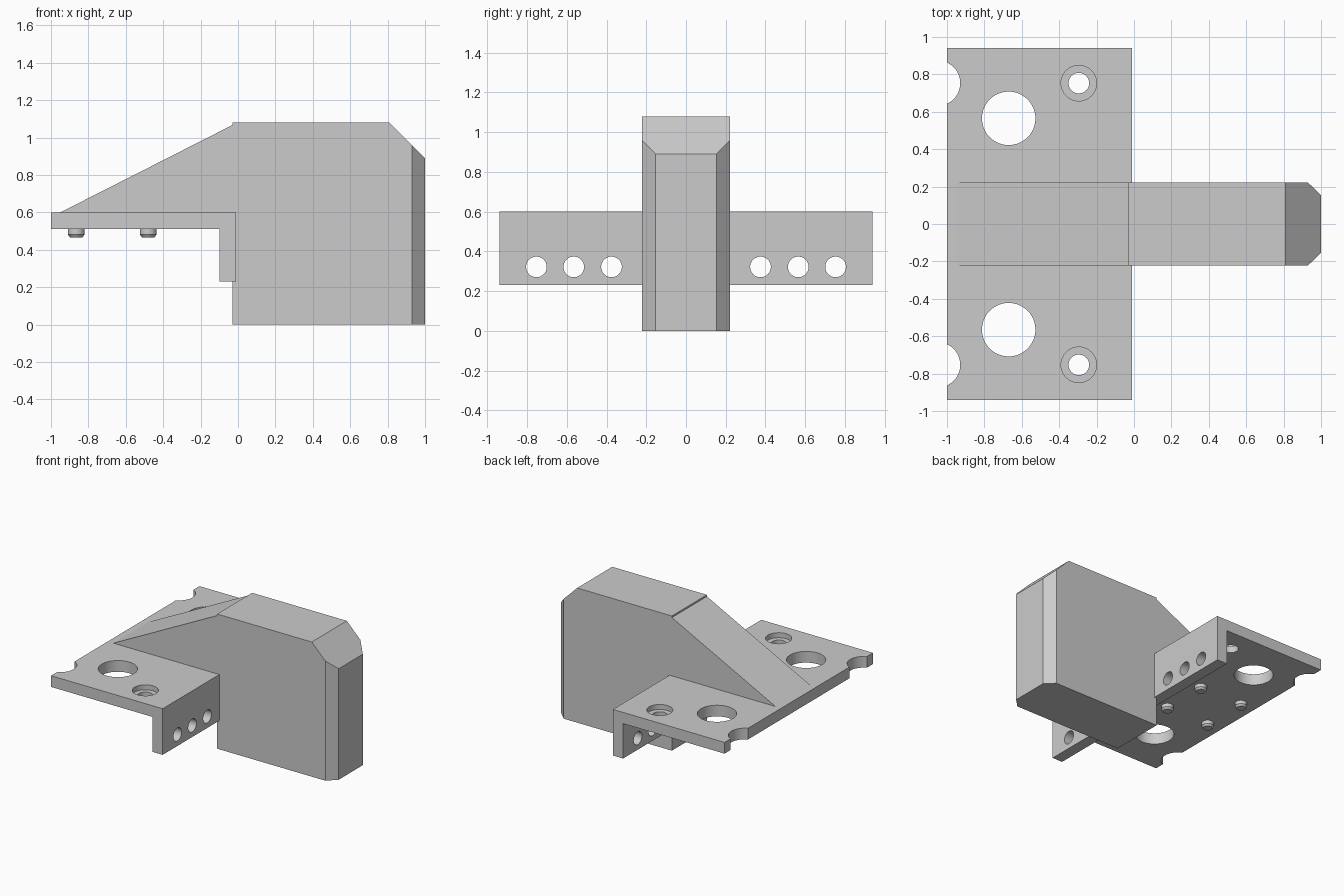
import bpy, bmesh, math
from mathutils import Matrix, Vector

cube = bpy.data.objects.get("Cube")
if cube:
    bpy.data.objects.remove(cube, do_unlink=True)

grey = bpy.data.materials.new("light grey")
grey.use_nodes = True
colour = (0.6, 0.6, 0.6, 1)
grey.diffuse_color = colour
grey.node_tree.nodes["Principled BSDF"].inputs["Base Color"].default_value = colour

HALF = 0.222      # half width of the block and ramp
PLATE = 0.94      # half width of the bracket
TOP, UNDER = 0.60, 0.51


def finish(name, bm):
    bmesh.ops.recalc_face_normals(bm, faces=bm.faces)
    mesh = bpy.data.meshes.new(name)
    bm.to_mesh(mesh)
    bm.free()
    mesh.materials.append(grey)
    obj = bpy.data.objects.new(name, mesh)
    bpy.context.collection.objects.link(obj)
    return obj


def prism(points, direction):
    """Extrude a flat outline along a direction."""
    bm = bmesh.new()
    face = bm.faces.new([bm.verts.new(p) for p in points])
    ext = bmesh.ops.extrude_face_region(bm, geom=[face])["geom"]
    moved = [v for v in ext if isinstance(v, bmesh.types.BMVert)]
    bmesh.ops.translate(bm, verts=moved, vec=direction)
    return bm


def side_prism(outline, half):
    """Extrude an x-z outline evenly across y."""
    return prism([(x, -half, z) for x, z in outline], (0, 2 * half, 0))


def lathe(bm, profile, matrix, sides=48):
    """Closed round solid from (radius, height) steps."""
    rings = []
    for r, h in profile:
        angles = [2 * math.pi * i / sides for i in range(sides)]
        rings.append([bm.verts.new(matrix @ Vector((r * math.cos(a), r * math.sin(a), h)))
                      for a in angles])
    bm.faces.new(rings[0][::-1])
    bm.faces.new(rings[-1])
    for low, high in zip(rings, rings[1:]):
        for i in range(sides):
            j = (i + 1) % sides
            bm.faces.new((low[i], low[j], high[j], high[i]))


def smooth(obj):
    bpy.ops.object.select_all(action="DESELECT")
    obj.select_set(True)
    bpy.context.view_layer.objects.active = obj
    bpy.ops.object.shade_smooth_by_angle(angle=math.radians(30))


# Main block: outline with chamfered front corners, then a sloped top cut
nose = 0.153
bm = prism([(-0.03, -HALF, 0), (0.93, -HALF, 0), (1, -nose, 0),
            (1, nose, 0), (0.93, HALF, 0), (-0.03, HALF, 0)], (0, 0, 1.08))
cut = bmesh.ops.bisect_plane(bm, geom=bm.verts[:] + bm.edges[:] + bm.faces[:],
                             plane_co=(1, 0, 0.89), plane_no=(1, 0, 1), clear_outer=True)
edges = [e for e in cut["geom_cut"] if isinstance(e, bmesh.types.BMEdge)]
bmesh.ops.holes_fill(bm, edges=edges)
finish("main_block", bm)

# Sloping ramp behind the block
finish("ramp", side_prism([(-0.95, TOP), (-0.03, 1.067), (-0.03, 0.55), (-0.9, 0.55)], HALF))

# Angle bracket: plate with a downward flange
bracket = finish("angle_bracket", side_prism(
    [(-1, UNDER), (-0.10, UNDER), (-0.10, 0.23), (-0.01, 0.23), (-0.01, TOP), (-1, TOP)], PLATE))

# Bracket holes: large holes, edge notches, counterbores, flange holes
holes = bmesh.new()
for side in (-1, 1):
    lathe(holes, [(0.143, 0.4), (0.143, 0.7)], Matrix.Translation((-0.67, side * 0.565, 0)))
    lathe(holes, [(0.121, 0.4), (0.121, 0.7)], Matrix.Translation((-1.05, side * 0.753, 0)))
    lathe(holes, [(0.055, 0.4), (0.055, 0.56), (0.095, 0.56), (0.095, 0.7)],
          Matrix.Translation((-0.295, side * 0.753, 0)))
    for y in (0.375, 0.565, 0.753):
        lathe(holes, [(0.052, -0.2), (0.052, 0.1)],
              Matrix.Translation((0, side * y, 0.322)) @ Matrix.Rotation(math.pi / 2, 4, "Y"))
cutter = finish("hole_cutter", holes)
cutter.hide_render = True
mod = bracket.modifiers.new("holes", "BOOLEAN")
mod.operation = "DIFFERENCE"
mod.solver = "EXACT"
mod.object = cutter
bpy.context.view_layer.objects.active = bracket
bpy.ops.object.modifier_apply(modifier=mod.name)
bpy.data.objects.remove(cutter, do_unlink=True)
smooth(bracket)

# Locating pegs under the plate
for row, x in (("rear", -0.865), ("front", -0.48)):
    for label, y in (("right", -0.19), ("left", 0.19)):
        bm = bmesh.new()
        lathe(bm, [(0.034, 0.467), (0.045, 0.482), (0.045, 0.53)],
              Matrix.Translation((x, y, 0)), 32)
        smooth(finish(f"{row}_{label}_peg", bm))
